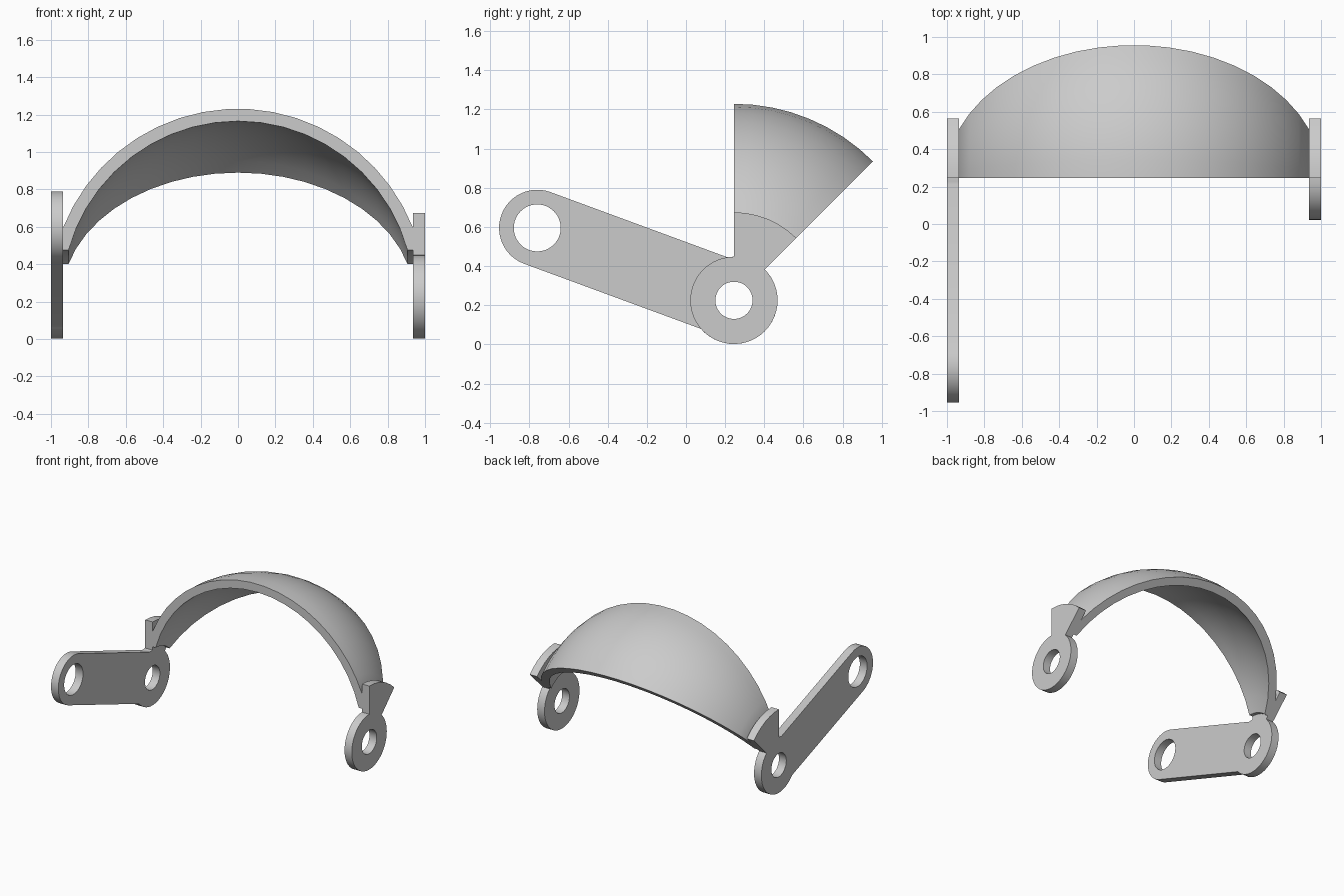
import bpy, bmesh, math
from mathutils import Vector

cube = bpy.data.objects.get("Cube")
if cube:
    bpy.data.objects.remove(cube)

PIVOT = (0.245, 0.225)      # hinge axis in (y, z)
ARM_END = (-0.76, 0.595)
HUB_R, HUB_HOLE = 0.223, 0.095
ARM_R, ARM_HOLE = 0.195, 0.12
WEDGE_R = 0.45
SIDE_IN, SIDE_OUT = 0.935, 1.0
SHELL_OUT, SHELL_IN, SHELL_CUT = 1.006, 0.94, 0.25

grey = bpy.data.materials.new("plain grey")
grey.use_nodes = True
colour = (0.6, 0.6, 0.6, 1)
grey.diffuse_color = colour
grey.node_tree.nodes["Principled BSDF"].inputs["Base Color"].default_value = colour


def arc(centre, r, a0, a1, step=7.5):
    """Points along an arc, angles in degrees."""
    n = max(2, math.ceil(abs(a1 - a0) / step))
    angles = [math.radians(a0 + (a1 - a0) * i / n) for i in range(n + 1)]
    return [(centre[0] + r * math.cos(a), centre[1] + r * math.sin(a)) for a in angles]


def finish(bm, name):
    bmesh.ops.recalc_face_normals(bm, faces=bm.faces)
    mesh = bpy.data.meshes.new(name)
    bm.to_mesh(mesh)
    bm.free()
    mesh.materials.append(grey)
    obj = bpy.data.objects.new(name, mesh)
    bpy.context.collection.objects.link(obj)
    bpy.ops.object.select_all(action='DESELECT')
    obj.select_set(True)
    bpy.context.view_layer.objects.active = obj
    bpy.ops.object.shade_smooth_by_angle(angle=math.radians(30))
    return obj


def plate(name, loops, x0, x1):
    """Flat plate in the yz plane; the loops after the first are holes."""
    bm = bmesh.new()
    edges = []
    for loop in loops:
        vs = [bm.verts.new((x0, y, z)) for y, z in loop]
        edges += [bm.edges.new((v, vs[i - 1])) for i, v in enumerate(vs)]
    bmesh.ops.triangle_fill(bm, edges=edges, use_beauty=True, use_dissolve=False,
                            normal=Vector((1, 0, 0)))
    ext = bmesh.ops.extrude_face_region(bm, geom=bm.faces[:])
    moved = [g for g in ext["geom"] if isinstance(g, bmesh.types.BMVert)]
    bmesh.ops.translate(bm, verts=moved, vec=(x1 - x0, 0, 0))
    return finish(bm, name)


# Hinge plates: round hub with a wedge, and on the right side a long arm
wedge = arc(PIVOT, WEDGE_R, 45, 90)
hub_hole = arc(PIVOT, HUB_HOLE, 0, 360)[:-1]
plate("left_hinge_plate", [arc(PIVOT, HUB_R, 90, 405) + wedge, hub_hole],
      SIDE_IN, SIDE_OUT)

tilt = math.degrees(math.atan2(PIVOT[1] - ARM_END[1], PIVOT[0] - ARM_END[0]))
spread = math.degrees(math.asin(ARM_R / HUB_R))
outline = (arc(PIVOT, HUB_R, 90, tilt + 180 - spread)
           + arc(ARM_END, ARM_R, tilt + 90, tilt + 270)
           + arc(PIVOT, HUB_R, tilt + 180 + spread, 405) + wedge)
plate("right_hinge_arm",
      [outline, hub_hole, arc(ARM_END, ARM_HOLE, 0, 360)[:-1]],
      -SIDE_OUT, -SIDE_IN)

# Curved shell: arched profile in (x, distance from axis), swept about the hinge
a_out = math.degrees(math.acos(SIDE_IN / SHELL_OUT))
a_in = math.degrees(math.asin(SHELL_CUT / SHELL_IN))
profile = (arc((0, 0), SHELL_OUT, a_out, 180 - a_out)
           + [(-SIDE_IN, SHELL_CUT)]
           + arc((0, 0), SHELL_IN, 180 - a_in, a_in)
           + [(SIDE_IN, SHELL_CUT)])
STEPS = 8
bm = bmesh.new()
rows = []
for i in range(STEPS + 1):
    a = math.radians(45 + 45 * i / STEPS)
    rows.append([bm.verts.new((x, PIVOT[0] + h * math.cos(a), PIVOT[1] + h * math.sin(a)))
                 for x, h in profile])
for low, high in zip(rows, rows[1:]):
    for k in range(len(profile)):
        bm.faces.new((low[k - 1], low[k], high[k], high[k - 1]))

# Flat rims, as quads between the outer and inner arcs
half = len(profile) // 2
for row in (rows[0], rows[-1]):
    rim_faces = bm.faces.new(row)
    bmesh.ops.triangulate(bm, faces=[rim_faces])
finish(bm, "curved_shell")
